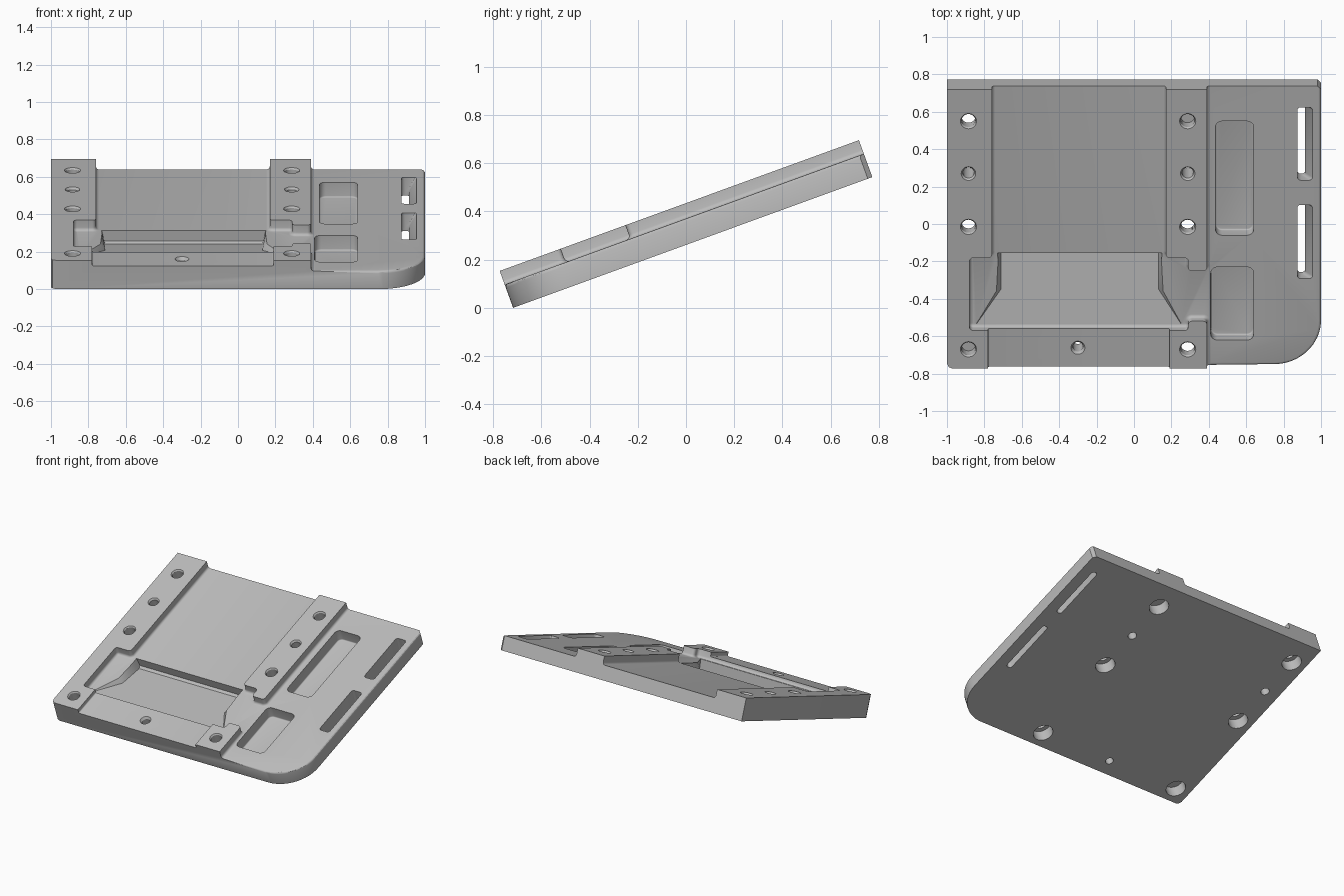
import bpy, bmesh, math
from mathutils import Matrix, Vector

if "Cube" in bpy.data.objects:
    bpy.data.objects.remove(bpy.data.objects["Cube"], do_unlink=True)

TILT = math.radians(20)
LENGTH, FULL, DECK = 1.587, 0.163, 0.103

grey = bpy.data.materials.new("grey")
grey.use_nodes = True
grey.diffuse_color = (0.5, 0.5, 0.5, 1)
grey.node_tree.nodes["Principled BSDF"].inputs["Base Color"].default_value = (0.5, 0.5, 0.5, 1)


def make_object(name, bm):
    bmesh.ops.recalc_face_normals(bm, faces=bm.faces)
    mesh = bpy.data.meshes.new(name)
    bm.to_mesh(mesh)
    bm.free()
    obj = bpy.data.objects.new(name, mesh)
    bpy.context.collection.objects.link(obj)
    return obj


def prism(name, outline, low, high, corner=0, floor=0):
    """Extrude an outline; round its upright corners, then its bottom rim."""
    bm = bmesh.new()
    face = bm.faces.new([bm.verts.new((x, y, low)) for x, y in outline])
    top = bmesh.ops.extrude_face_region(bm, geom=[face])["geom"]
    for v in top:
        if isinstance(v, bmesh.types.BMVert):
            v.co.z = high
    if corner:
        upright = [e for e in bm.edges if abs(e.verts[0].co.z - e.verts[1].co.z) > 0.001]
        bmesh.ops.bevel(bm, geom=upright, offset=corner, segments=6, profile=0.5, affect='EDGES')
    if floor:
        rim = [e for e in bm.edges if all(abs(v.co.z - low) < 1e-5 for v in e.verts)]
        bmesh.ops.bevel(bm, geom=rim, offset=floor, segments=4, profile=0.5, affect='EDGES')
    return make_object(name, bm)


def rect(x0, x1, y0, y1):
    return [(x0, y0), (x1, y0), (x1, y1), (x0, y1)]


def cylinder(name, x, y, low, high, r_low, r_high):
    bm = bmesh.new()
    bmesh.ops.create_cone(bm, cap_ends=True, segments=32, radius1=r_low, radius2=r_high,
                          depth=high - low, matrix=Matrix.Translation((x, y, (low + high) / 2)))
    return make_object(name, bm)


def loft(name, sections):
    """Join matching point rings into a capped solid."""
    bm = bmesh.new()
    rings = [[bm.verts.new(p) for p in ring] for ring in sections]
    for a, b in zip(rings, rings[1:]):
        for i in range(len(a)):
            j = (i + 1) % len(a)
            bm.faces.new((a[i], a[j], b[j], b[i]))
    bm.faces.new(rings[0])
    bm.faces.new(rings[-1])
    bmesh.ops.triangulate(bm, faces=bm.faces)
    return make_object(name, bm)


# Slab outline with a large rounded front left corner
R = 0.25
arc = [(1 - R + R * math.sin(a), R - R * math.cos(a)) for a in
       [math.radians(90 * i / 16) for i in range(17)]]
outline = [(-1, 0.03), (-0.991, 0.009), (-0.97, 0)] + arc + \
          [(1, LENGTH - 0.02), (0.98, LENGTH), (-1, LENGTH)]
plate = prism("tilted_base_plate", outline, 0, FULL)


def cut(cutter):
    cutter.hide_render = True
    mod = plate.modifiers.new("cut", 'BOOLEAN')
    mod.operation, mod.solver, mod.object = 'DIFFERENCE', 'EXACT', cutter
    bpy.context.view_layer.objects.active = plate
    bpy.ops.object.modifier_apply(modifier=mod.name)
    bpy.data.objects.remove(cutter, do_unlink=True)


# Lowered deck: central channel, wide front recess and side shelf between the rails
deck = [(-0.76, 2), (-0.76, 0.63), (-0.88, 0.63), (-0.88, 0.217), (0.29, 0.217),
        (0.29, 0.27), (0.39, 0.27), (0.39, -1), (2, -1), (2, 2), (0.39, 2),
        (0.39, 0.555), (0.29, 0.555), (0.29, 0.63), (0.17, 0.63), (0.17, 2)]
cut(prism("deck_cutter", deck, DECK, 0.5, 0.02, 0.018))

# Front strip between the two pads
cut(prism("strip_cutter", rect(-0.78, 0.19, -1, 0.25), 0.132, 0.5, 0.015, 0.008))

# Soften the outer upper rim of the side shelf
bm = bmesh.new()
bm.from_mesh(plate.data)
rim = [e for e in bm.edges if len(e.link_faces) == 2 and e.calc_face_angle() > 1
       and all(abs(v.co.z - DECK) < 1e-4 and v.co.x > 0.38 for v in e.verts)
       and all(v.co.y < LENGTH - 0.01 for v in e.verts[:1])
       and abs(e.verts[0].co.y + e.verts[1].co.y - 2 * LENGTH) > 0.03]
bmesh.ops.bevel(bm, geom=rim, offset=0.014, segments=3, profile=0.5, affect='EDGES')
bm.to_mesh(plate.data)
bm.free()

# Ramped scoop: deep at the back wall, flaring out to nothing at the front
def scoop_ring(y, depth, x0, x1, lean):
    z = DECK - depth
    return [(x0 + lean, y, z), (x1 - lean, y, z), (x1, y, DECK + 0.006), (x0, y, DECK + 0.006)]

cut(loft("scoop_cutter", [scoop_ring(0.635, 0.06, -0.73, 0.15, 0.015),
                          scoop_ring(0.615, 0.07, -0.73, 0.15, 0.02),
                          scoop_ring(0.42, 0.035, -0.74, 0.16, 0.03),
                          scoop_ring(0.235, 0.002, -0.85, 0.26, 0.01)]))

# Two blind pockets in the side shelf
for x0, y0, y1 in [(0.435, 0.737, 1.386), (0.41, 0.141, 0.556)]:
    cut(prism("pocket_cutter", rect(x0, 0.64, y0, y1), 0.018, 0.5, 0.035, 0.008))

# Strap slots with one sloped wall
for y0, y1 in [(0.49, 0.91), (1.05, 1.465)]:
    rings = []
    for z, x1 in [(-0.02, 0.915), (0.03, 0.915), (DECK, 0.955), (0.2, 0.955)]:
        ring = []
        for cx, cy, start in [(x1 - 0.018, y1 - 0.018, 0), (0.873 + 0.018, y1 - 0.018, 90),
                              (0.873 + 0.018, y0 + 0.018, 180), (x1 - 0.018, y0 + 0.018, 270)]:
            for step in (0, 30, 60, 90):
                a = math.radians(start + step)
                ring.append((cx + 0.018 * math.cos(a), cy + 0.018 * math.sin(a), z))
        rings.append(ring)
    cut(loft("slot_cutter", rings))

# Screw holes: counterbored underneath, except the plain middle pair
for x in (-0.885, 0.287):
    for y in (0.11, 0.807, 1.11, 1.408):
        plain = y == 1.11
        cut(cylinder("hole_cutter", x, y, -0.1, 0.3, *((0.03,) * 2 if plain else (0.037,) * 2)))
        cut(cylinder("rim_cutter", x, y, FULL - 0.02, FULL + 0.01,
                     0.025 if plain else 0.03, 0.046 if plain else 0.05))
        if not plain:
            cut(cylinder("counterbore_cutter", x, y, -0.1, 0.085, 0.068, 0.068))
cut(cylinder("strip_hole_cutter", -0.3, 0.108, -0.1, 0.3, 0.027, 0.027))
cut(cylinder("strip_rim_cutter", -0.3, 0.108, 0.112, 0.142, 0.024, 0.044))

# Tilt the plate and rest its front edge on the ground
plate.data.transform(Matrix.Translation(Vector((0, -0.7177, 0))) @ Matrix.Rotation(TILT, 4, 'X'))
plate.data.materials.clear()
plate.data.materials.append(grey)
for p in plate.data.polygons:
    p.material_index = 0
bpy.ops.object.select_all(action='DESELECT')
plate.select_set(True)
bpy.context.view_layer.objects.active = plate
bpy.ops.object.shade_smooth_by_angle(angle=math.radians(30))
